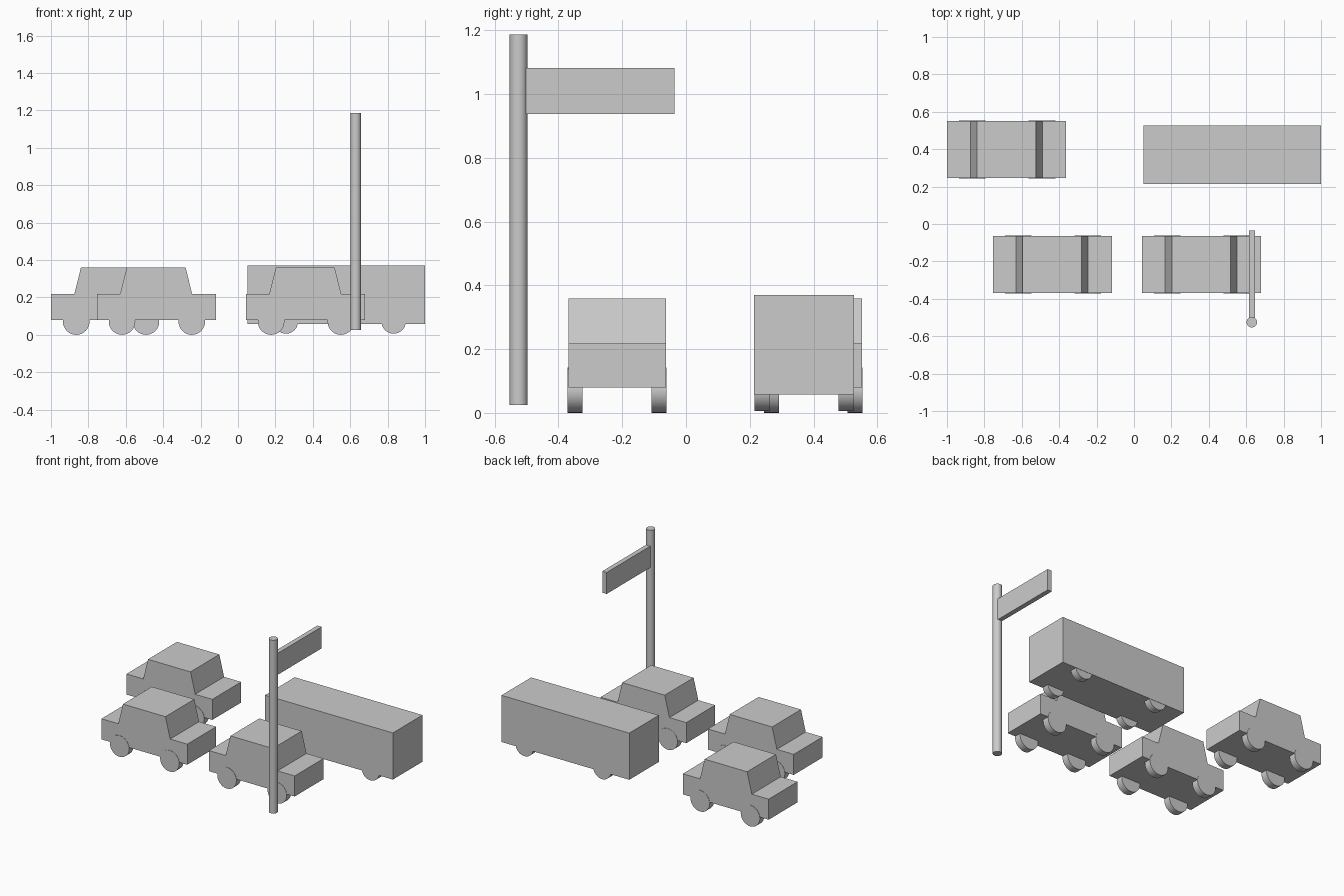
import bpy, bmesh, math
from mathutils import Matrix

if "Cube" in bpy.data.objects:
    bpy.data.objects.remove(bpy.data.objects["Cube"])


def finish(bm, name, smooth=False):
    bmesh.ops.recalc_face_normals(bm, faces=bm.faces[:])
    mesh = bpy.data.meshes.new(name)
    bm.to_mesh(mesh)
    bm.free()
    obj = bpy.data.objects.new(name, mesh)
    bpy.context.collection.objects.link(obj)
    if smooth:
        bpy.ops.object.select_all(action='DESELECT')
        obj.select_set(True)
        bpy.context.view_layer.objects.active = obj
        bpy.ops.object.shade_smooth_by_angle(angle=math.radians(40))
    return obj


def extrude_profile(name, points, x0, y0, y1):
    """Side profile in x and z, extruded along y."""
    bm = bmesh.new()
    face = bm.faces.new([bm.verts.new((x0 + x, y0, z)) for x, z in points])
    new = bmesh.ops.extrude_face_region(bm, geom=[face])['geom']
    verts = [v for v in new if isinstance(v, bmesh.types.BMVert)]
    bmesh.ops.translate(bm, verts=verts, vec=(0, y1 - y0, 0))
    return finish(bm, name)


def box(name, x0, x1, y0, y1, z0, z1):
    pts = [(0, z0), (x1 - x0, z0), (x1 - x0, z1), (0, z1)]
    return extrude_profile(name, pts, x0, y0, y1)


def cylinder(name, centre, radius, depth, along_y=False):
    bm = bmesh.new()
    mat = Matrix.Translation(centre)
    if along_y:
        mat = mat @ Matrix.Rotation(math.pi / 2, 4, 'X')
    bmesh.ops.create_cone(bm, cap_ends=True, segments=32, radius1=radius,
                          radius2=radius, depth=depth, matrix=mat)
    return finish(bm, name, smooth=True)


def wheels(prefix, xs, y0, y1, z, radius, width):
    """Four wheels whose outer faces lie at y0 and y1."""
    for end, x in zip(("rear", "front"), xs):
        for side, y in (("right", y0 + width / 2), ("left", y1 - width / 2)):
            cylinder(f"{prefix}_{end}_{side}_wheel", (x, y, z), radius, width, True)


# Cars: stepped body with a tapered cabin, wheels just proud of the sides
CAR = [(0, 0.08), (0.637, 0.08), (0.637, 0.218), (0.51, 0.218),
       (0.475, 0.359), (0.16, 0.359), (0.125, 0.218), (0, 0.218)]
for i, (x, y) in enumerate([(-1.0, 0.246), (-0.755, -0.369), (0.042, -0.369)], 1):
    extrude_profile(f"car_{i}_body", CAR, x, y, y + 0.306)
    wheels(f"car_{i}", (x + 0.135, x + 0.508), y - 0.002, y + 0.308, 0.071, 0.071, 0.047)

# Lorry: long box with wheels tucked under it
box("lorry_body", 0.052, 1.0, 0.213, 0.527, 0.057, 0.37)
wheels("lorry", (0.256, 0.832), 0.215, 0.525, 0.071, 0.065, 0.047)

# Roadside pole with a sign panel
cylinder("sign_pole", (0.63, -0.525, 0.606), 0.028, 1.162)
box("sign_panel", 0.614, 0.646, -0.505, -0.036, 0.938, 1.082)
